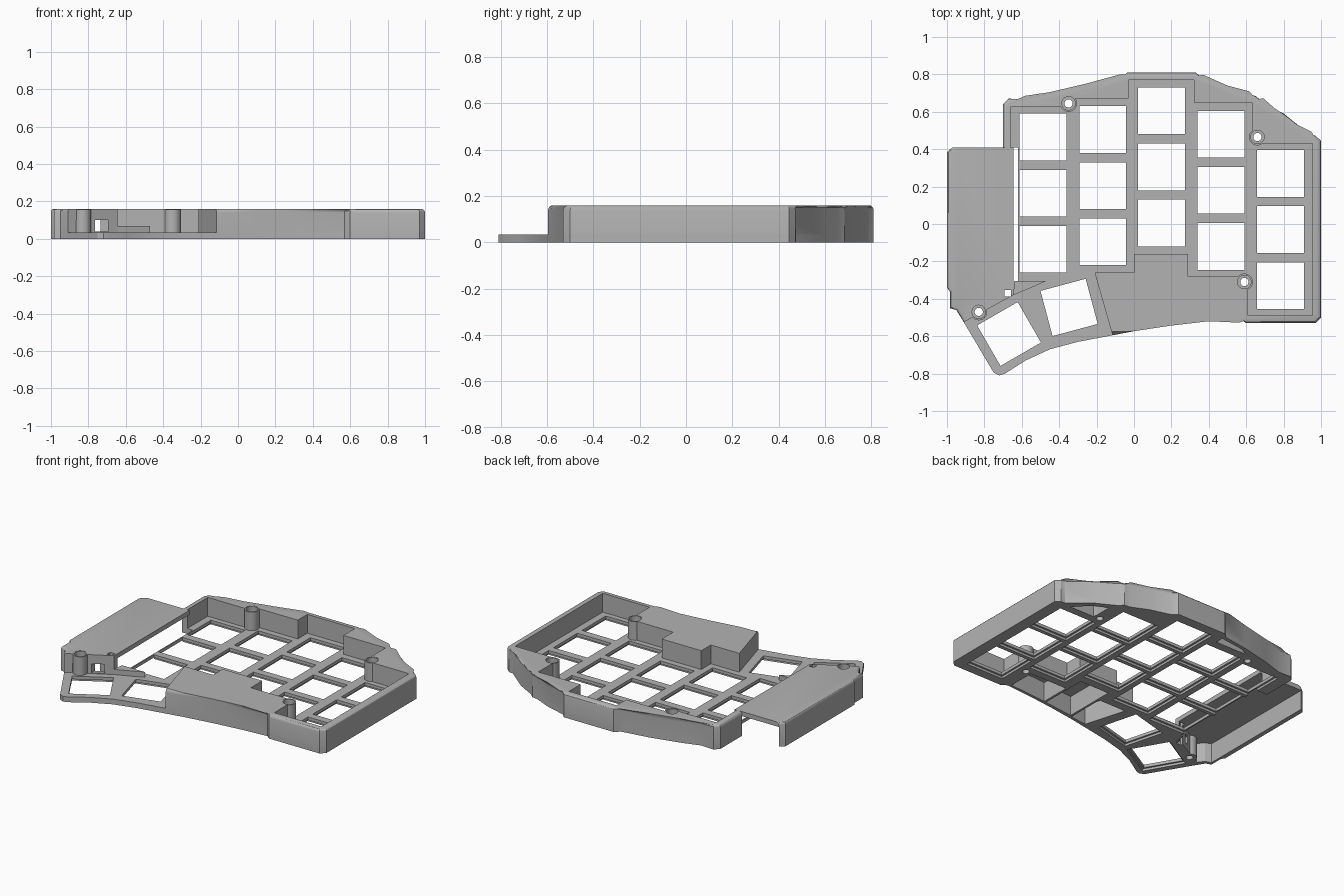
import bpy, bmesh, math
from mathutils import Matrix, Vector

cube = bpy.data.objects.get("Cube")
if cube:
    bpy.data.objects.remove(cube, do_unlink=True)

grey = bpy.data.materials.new("matte_grey")
grey.use_nodes = True
COLOUR = (0.45, 0.45, 0.45, 1)
grey.diffuse_color = COLOUR
grey.node_tree.nodes["Principled BSDF"].inputs["Base Color"].default_value = COLOUR

HEIGHT, FLOOR, ROOF, KEY = 0.16, 0.035, 0.13, 0.25


def make(name, bm):
    bmesh.ops.recalc_face_normals(bm, faces=bm.faces)
    mesh = bpy.data.meshes.new(name)
    bm.to_mesh(mesh)
    bm.free()
    mesh.materials.append(grey)
    ob = bpy.data.objects.new(name, mesh)
    bpy.context.collection.objects.link(ob)
    return ob


def add_prism(bm, pts, z0, z1):
    """Extrude a flat outline; returns its top corners in order."""
    low = [bm.verts.new((x, y, z0)) for x, y in pts]
    top = [bm.verts.new((x, y, z1)) for x, y in pts]
    bm.faces.new(low[::-1])
    bm.faces.new(top)
    for i in range(len(pts)):
        j = (i + 1) % len(pts)
        bm.faces.new((low[i], low[j], top[j], top[i]))
    return top


def prism(name, pts, z0, z1, rounded=0, width=0.02):
    """Prism whose first 'rounded' top edges are filleted."""
    bm = bmesh.new()
    top = add_prism(bm, pts, z0, z1)
    if rounded:
        edges = [bm.edges.get((top[i], top[(i + 1) % len(top)])) for i in range(rounded)]
        bmesh.ops.bevel(bm, geom=edges, offset=width, segments=3, profile=0.5,
                        affect='EDGES', clamp_overlap=False)
    return make(name, bm)


def square(x, y, size, angle=0):
    h = size / 2
    turn = Matrix.Rotation(math.radians(angle), 2)
    return [tuple(Vector((x, y)) + turn @ Vector(c)) for c in ((-h, -h), (h, -h), (h, h), (-h, h))]


def circle(x, y, r, n=32):
    return [(x + r * math.cos(math.tau * i / n), y + r * math.sin(math.tau * i / n)) for i in range(n)]


def cut(ob, outlines, z0, z1):
    bm = bmesh.new()
    for pts in outlines:
        add_prism(bm, pts, z0, z1)
    cutter = make("cutter", bm)
    cutter.hide_render = True
    mod = ob.modifiers.new("cut", 'BOOLEAN')
    mod.object, mod.operation, mod.solver = cutter, 'DIFFERENCE', 'EXACT'
    bpy.context.view_layer.objects.active = ob
    bpy.ops.object.modifier_apply(modifier=mod.name)
    bpy.data.objects.remove(cutter, do_unlink=True)


# Outlines
back_edge = [(-.7, .41), (-.7, .64), (-.67, .67), (-.58, .665), (-.45, .705), (-.25, .752),
             (-.07, .78), (-.035, .81), (.33, .81), (.36, .78), (.5, .74), (.61, .69),
             (.65, .685), (.68, .655), (.8, .59), (.94, .475), (.97, .472), (1, .445)]
front_edge = [(1, -.5), (.97, -.53), (.6, -.53), (.57, -.507), (.4, -.52), (.2, -.543),
              (0, -.573), (-.115, -.595)]
thumb_edge = [(-.3, -.63), (-.45, -.67), (-.58, -.73), (-.69, -.8), (-.72, -.81), (-.75, -.795),
              (-.91, -.525), (-.62, -.365), (-.62, .41)]
inner_edge = [(-.21, -.26), (0, -.26), (0, -.16), (.29, -.16), (.29, -.28), (.61, -.28),
              (.61, -.49), (.955, -.49), (.955, .43), (.63, .43), (.63, .65), (.32, .65),
              (.32, .77), (-.03, .77), (-.03, .67), (-.34, .67), (-.34, .625), (-.66, .625),
              (-.66, .41)]

# Hollows open at the bottom, inside the front cover and the back bulges
hollows = [
    [(-.17, -.29), (.03, -.29), (.03, -.55), (-.09, -.565)],
    [(.045, -.19), (.26, -.19), (.26, -.515), (.045, -.54)],
    [(.275, -.31), (.55, -.31), (.55, -.49), (.275, -.513)],
    [(.7, .46), (.89, .46), (.79, .555), (.7, .6)],
    [(-.29, .7), (-.06, .7), (-.06, .755), (-.24, .73)],
]

# Key plate with its switch holes
plate = prism("key_plate", back_edge + front_edge + thumb_edge, 0, FLOOR)
columns = ((-.487, .465), (-.167, .505), (.147, .605), (.465, .48), (.783, .27))
keys = [(x, y - row * .3, 0) for x, y in columns for row in range(3)]
keys += [(-.668, -.588, 30), (-.347, -.446, 15)]
cut(plate, [square(x, y, KEY, a) for x, y, a in keys], -.1, .1)
cut(plate, [square(x, y, KEY + .025, a) for x, y, a in keys], -.1, .015)
cut(plate, hollows, -.1, .1)

# Raised rim and front cover in one outline
outer = back_edge + front_edge
rim = prism("raised_rim", outer + inner_edge, 0, HEIGHT, len(outer) - 1)
cut(rim, hollows, -.1, ROOF)

# Controller cover: roof, outer wall and slanted front wall, open below, behind and inside
cover_edge = [(-.645, .41), (-.97, .41), (-1, .385), (-1, -.34), (-.985, -.36), (-.985, -.45),
              (-.95, -.46), (-.91, -.525), (-.645, -.38)]
cover = prism("controller_cover", cover_edge, 0, HEIGHT, 0)
bm = bmesh.new()
bm.from_mesh(cover.data)
side = [e for e in bm.edges if all(v.co.z > .1 and v.co.x < -.9 for v in e.verts)]
bmesh.ops.bevel(bm, geom=side, offset=.015, segments=3, profile=.5, affect='EDGES', clamp_overlap=False)
bm.to_mesh(cover.data)
bm.free()
cut(cover, [[(-.5, .5), (-.97, .5), (-.97, -.43), (-.93, -.445), (-.9, -.485), (-.645, -.345),
             (-.5, -.3)]], -.1, ROOF)
cut(cover, [square(-.675, -.37, .035)], -.1, .3)
cut(cover, [square(-.835, -.5, .06), square(-.73, -.43, .07)], .04, .1)

# Low wedge beside the controller
prism("wedge_wall", [(-.645, -.38), (-.56, -.345), (-.47, -.305), (-.64, -.305)], 0, .07)

# Screw bosses with counterbores
screws = ((-.35, .645), (.66, .465), (.59, -.31), (-.83, -.47))
for ob in (plate, rim, cover):
    cut(ob, [circle(x, y, .04) for x, y in screws], -.1, .3)
for i, (x, y) in enumerate(screws):
    boss = prism(f"screw_boss_{i + 1}", circle(x, y, .045), 0, HEIGHT - .002)
    cut(boss, [circle(x, y, .022)], -.1, .3)
    cut(boss, [circle(x, y, .036)], .09, .3)

# Smooth shading with sharp edges kept
bpy.ops.object.select_all(action='DESELECT')
for ob in bpy.context.collection.objects:
    if ob.type == 'MESH' and ob.data.materials and ob.data.materials[0] == grey:
        ob.select_set(True)
        bpy.context.view_layer.objects.active = ob
bpy.ops.object.shade_smooth_by_angle(angle=math.radians(30))
